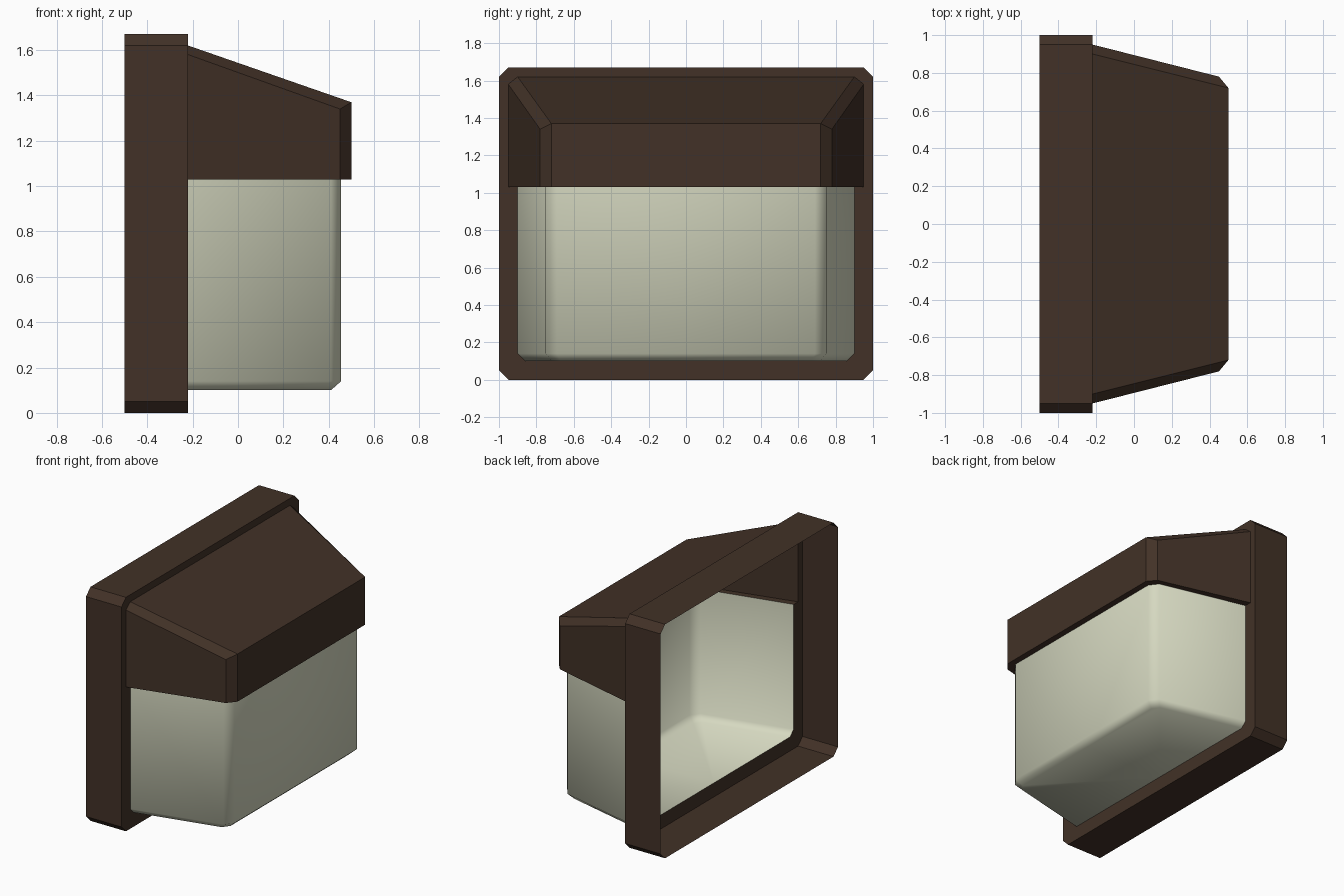
import bpy, bmesh
from mathutils import Vector

if "Cube" in bpy.data.objects:
    bpy.data.objects.remove(bpy.data.objects["Cube"])


def material(name, rgb):
    m = bpy.data.materials.new(name)
    m.diffuse_color = (*rgb, 1)
    m.use_nodes = True
    m.node_tree.nodes["Principled BSDF"].inputs["Base Color"].default_value = m.diffuse_color
    return m


BRONZE = material("dark bronze", (0.054, 0.031, 0.020))
GLASS = material("frosted lens", (0.67, 0.69, 0.53))
XB = -0.22    # plane where the housing meets the hood and lens
ZH = 1.03     # lower rim of the hood


def half_shell(name, faces, mat, smooth=False):
    """Thin open shell from the faces of its +y half, mirrored across y."""
    bm = bmesh.new()
    for f in faces:
        bm.faces.new([bm.verts.new(p) for p in f])
    bmesh.ops.remove_doubles(bm, verts=bm.verts, dist=1e-4)
    bmesh.ops.recalc_face_normals(bm, faces=bm.faces)
    # make sure the shell faces outwards
    ref = Vector((-0.4, 0, 0.7))
    out = sum(f.normal.dot(f.calc_center_median() - ref) * f.calc_area() for f in bm.faces)
    if out < 0:
        bmesh.ops.reverse_faces(bm, faces=bm.faces)
    me = bpy.data.meshes.new(name)
    bm.to_mesh(me)
    bm.free()
    me.materials.append(mat)
    ob = bpy.data.objects.new(name, me)
    bpy.context.collection.objects.link(ob)
    mod = ob.modifiers.new("mirror", 'MIRROR')
    mod.use_axis = (False, True, False)
    bpy.context.view_layer.objects.active = ob
    ob.select_set(True)
    if smooth:
        bpy.ops.object.shade_smooth_by_angle(angle=0.9)
    ob.select_set(False)
    return ob


def strip(a, b):
    """Quads between two open rows of points."""
    return [(a[i], a[i + 1], b[i + 1], b[i]) for i in range(len(a) - 1)]


def at_x(x, pts):
    return [(x, y, z) for y, z in pts]


def at_z(z, pts):
    return [(x, y, z) for x, y in pts]


# housing: open-backed box with chamfered corners and a front lip
outer = [(0, 1.67), (.95, 1.67), (1, 1.62), (1, .05), (.95, 0), (0, 0)]
opening = [(0, .1), (.86, .1), (.9, .14), (.9, ZH), (.95, ZH),
           (.95, 1.58), (.9, 1.62), (0, 1.62)]
half_shell("wall_housing",
           strip(at_x(-.5, outer), at_x(XB, outer)) + [at_x(XB, outer + opening)],
           BRONZE)

# lens plan outline, from the housing round to the middle of the front
lens_rim = [(XB, .9), (.41, .75), (.455, .69), (.455, 0)]
lens_base = [(XB, .86), (.375, .718), (.41, .67), (.41, 0)]

# hood: sloping top, tapered sides, chamfered edges, rim turned in to the lens
back = at_x(XB, [(0, 1.62), (.9, 1.62), (.95, 1.58), (.95, ZH)])
nose = [(.5, 0, 1.37), (.5, .72, 1.37), (.45, .78, 1.34), (.45, .78, ZH)]
front = [[(.5, 0, 1.37), (.5, .72, 1.37), (.5, .72, ZH), (.5, 0, ZH)],
         [(.5, .72, 1.37), (.45, .78, 1.34), (.45, .78, ZH), (.5, .72, ZH)]]
hood_rim = [(XB, .95), (.45, .78), (.5, .72), (.5, 0)]
half_shell("hood",
           strip(back, nose) + front + strip(at_z(ZH, hood_rim), at_z(ZH, lens_rim)),
           BRONZE)

# lens: smooth open tub with a chamfered lower edge
bottom = at_z(.1, lens_base)
half_shell("lens",
           strip(at_z(ZH, lens_rim), at_z(.14, lens_rim))
           + strip(at_z(.14, lens_rim), bottom)
           + [bottom + [(XB, 0, .1)]],
           GLASS, smooth=True)
